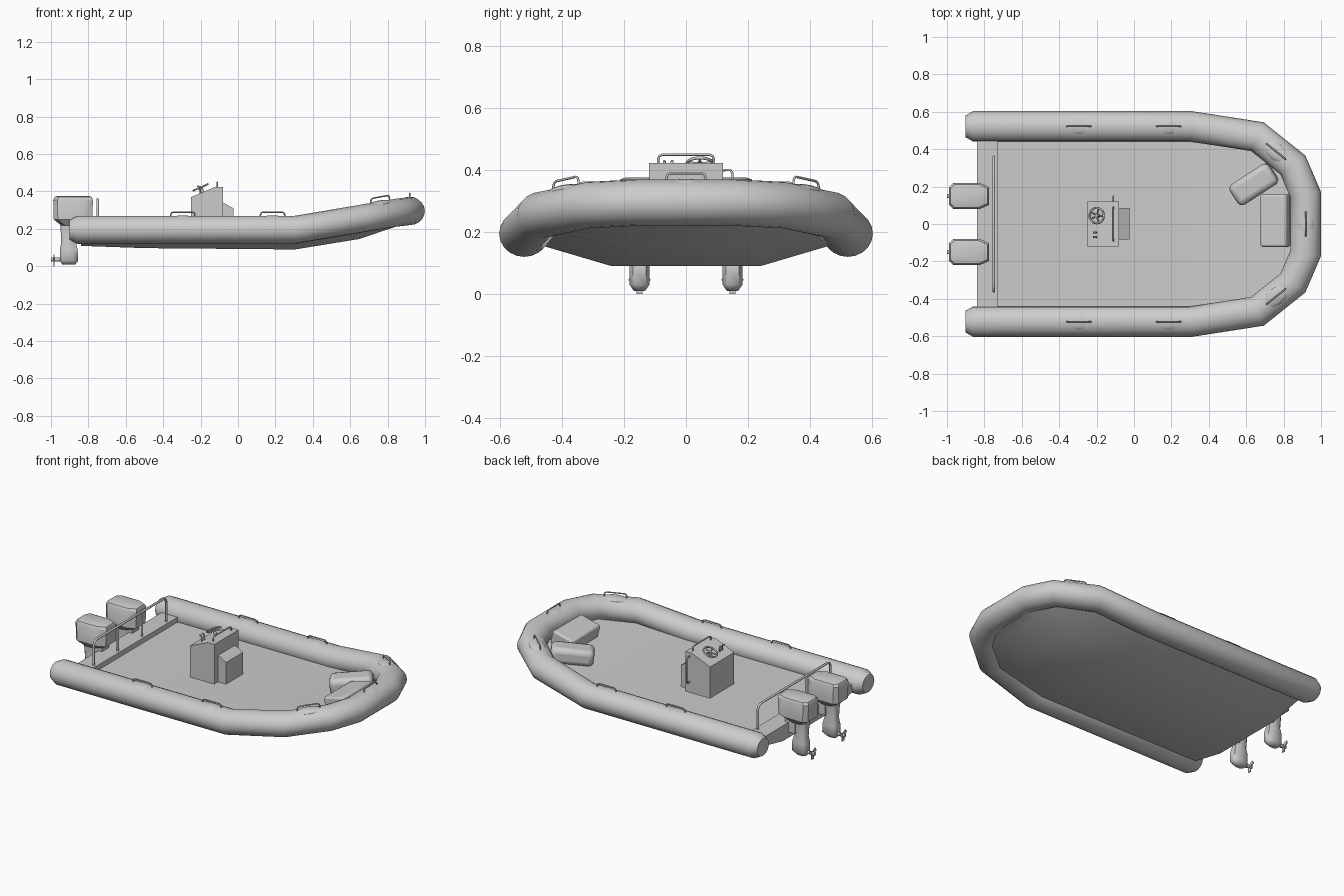
import bpy, math
from math import sin, cos, pi
from mathutils import Vector, Matrix

if "Cube" in bpy.data.objects:
    bpy.data.objects.remove(bpy.data.objects["Cube"])


def finish(ob, angle=35):
    bpy.ops.object.select_all(action='DESELECT')
    ob.select_set(True)
    bpy.context.view_layer.objects.active = ob
    bpy.ops.object.shade_smooth_by_angle(angle=math.radians(angle))
    return ob


def loft(name, rings, angle=35):
    n = len(rings[0])
    verts = [tuple(v) for r in rings for v in r]
    faces = [(i * n + j, i * n + (j + 1) % n, (i + 1) * n + (j + 1) % n, (i + 1) * n + j)
             for i in range(len(rings) - 1) for j in range(n)]
    faces += [tuple(range(n))[::-1], tuple(range(len(verts) - n, len(verts)))]
    me = bpy.data.meshes.new(name)
    me.from_pydata(verts, [], faces)
    ob = bpy.data.objects.new(name, me)
    bpy.context.collection.objects.link(ob)
    bpy.context.view_layer.objects.active = ob
    bpy.ops.object.mode_set(mode='EDIT')
    bpy.ops.mesh.select_all(action='SELECT')
    bpy.ops.mesh.normals_make_consistent(inside=False)
    bpy.ops.object.mode_set(mode='OBJECT')
    return finish(ob, angle)


def bar(name, pts, r=0.006, cyclic=False):
    cu = bpy.data.curves.new(name, 'CURVE')
    cu.dimensions = '3D'
    cu.bevel_depth, cu.bevel_resolution, cu.use_fill_caps = r, 2, True
    sp = cu.splines.new('POLY')
    sp.points.add(len(pts) - 1)
    for p, q in zip(sp.points, pts):
        p.co = (*q, 1)
    sp.use_cyclic_u = cyclic
    ob = bpy.data.objects.new(name, cu)
    bpy.context.collection.objects.link(ob)
    bpy.ops.object.select_all(action='DESELECT')
    ob.select_set(True)
    bpy.context.view_layer.objects.active = ob
    bpy.ops.object.convert(target='MESH')
    return finish(bpy.context.object, 50)


def hoop(name, a, b, h, r=0.006, c=0.015):
    # bar from a to b raised by h, with chamfered bends
    a, b, up = Vector(a), Vector(b), Vector((0, 0, h))
    d = (b - a).normalized() * c
    k = Vector((0, 0, c))
    return bar(name, [a, a + up - k, a + up - k * .3 + d * .3, a + up + d,
                      b + up - d, b + up - k * .3 - d * .3, b + up - k, b], r)


def box(name, loc, size, rot=(0, 0, 0), bevel=0.0):
    bpy.ops.mesh.primitive_cube_add(size=1, location=loc, rotation=rot)
    ob = bpy.context.object
    ob.name = name
    ob.scale = size
    bpy.ops.object.transform_apply(location=False, rotation=False, scale=True)
    if bevel:
        m = ob.modifiers.new('round', 'BEVEL')
        m.width, m.segments = bevel, 3
    return finish(ob)


# Inflatable tube: mitred sweep along a faceted U path
half = [(-0.9, .522, .195, .72), (-0.86, .522, .195, 1), (.305, .522, .195, 1),
        (.66, .467, .255, 1), (.85, .315, .287, 1), (.918, .157, .295, 1)]
path = half + [(x, -y, z, s) for x, y, z, s in reversed(half)]
rings = []
for i, (x, y, z, s) in enumerate(path):
    p = Vector((x, y))
    d0 = (p - Vector(path[i - 1][:2])).normalized() if i else None
    d1 = (Vector(path[i + 1][:2]) - p).normalized() if i < len(path) - 1 else d0
    d0 = d0 or d1
    t = (d0 + d1).normalized()
    n = Vector((-t.y, t.x)) / t.dot(d1)
    rings.append([(x + n.x * .081 * s * cos(a), y + n.y * .081 * s * cos(a), z + .075 * s * sin(a))
                  for a in [2 * pi * k / 20 for k in range(20)]])
loft('inflatable_tube', rings, 55)


# Hull with deck on top: x, edge y, edge z, flat y, bottom z, deck z
def section(x, ye, ze, yf, zb, zd):
    return [(x, -ye, ze), (x, -yf, zb), (x, yf, zb), (x, ye, ze), (x, ye, zd), (x, -ye, zd)]


hull = [(-.78, .47, .158, .24, .107, .174), (-.5, .47, .158, .24, .097, .174),
        (.305, .47, .158, .24, .09, .174), (.65, .42, .2, .21, .146, .21),
        (.84, .28, .232, .14, .211, .245), (.905, .155, .236, .09, .22, .252)]
loft('hull_and_deck', [section(*s) for s in hull], 30)

# Transom and stern rail
loft('transom', [section(x, .47, .158, .24, .109, .205) for x in (-.84, -.73)], 20)
hoop('stern_rail', (-.75, -.36, .2), (-.75, .36, .2), .157, .007, .03)
for i, y in enumerate((-.12, .12)):
    bar(f'stern_rail_post_{i}', [(-.75, y, .2), (-.75, y, .357)], .007)

# Steering console with front seat
prof = [(-.25, .16), (-.25, .37), (-.125, .423), (-.08, .423), (-.08, .16)]
loft('console', [[(x, y, z) for x, z in prof] for y in (-.12, .12)])
prof = [(-.085, .16), (-.085, .343), (-.025, .31), (-.025, .16)]
loft('console_front_seat', [[(x, y, z) for x, z in prof] for y in (-.082, .085)])
hoop('console_rail', (-.11, -.09, .42), (-.11, .09, .42), .03, .004)
bar('console_side_rail', [(-.11, .115, .4), (-.11, .143, .4), (-.11, .15, .39), (-.11, .15, .25),
                          (-.11, .143, .24), (-.11, .115, .24)], .004)

# Steering wheel, tilted toward the stern
M = Matrix.Translation((-.2, .045, .422)) @ Matrix.Rotation(-math.radians(24), 4, 'Y')
rim = [M @ Vector((.042 * cos(2 * pi * k / 24), .042 * sin(2 * pi * k / 24), 0)) for k in range(24)]
bar('steering_wheel_rim', rim, .005, True)
for k in range(5):
    bar(f'steering_wheel_spoke_{k}', [M @ Vector((0, 0, -.003)), rim[round(k * 24 / 5)]], .004)
bar('steering_column', [M @ Vector((0, 0, .004)), M @ Vector((0, 0, -.04))], .009)
for i, y in enumerate((-.045, -.07)):
    bar(f'throttle_{i}', [(-.2, y, .385), (-.205, y, .425), (-.218, y, .428)], .005)

# Grab handles with patches on the tube
spots = [((.918, -.063, .363), (.918, .063, .363))]
for s in (1, -1):
    spots += [((x, s * .522, .263), (x + .13, s * .522, .263)) for x in (-.36, .12)]
    spots += [((.71, s * .428, .335), (.81, s * .347, .353))]
for i, (a, b) in enumerate(spots):
    hoop(f'grab_handle_{i}', a, b, .027, .004)
    a, b = Vector(a), Vector(b)
    d = b - a
    bpy.ops.mesh.primitive_uv_sphere_add(segments=20, ring_count=8, radius=1,
                                         location=(a + b) / 2 - Vector((0, 0, .012)))
    ob = bpy.context.object
    ob.name = f'handle_patch_{i}'
    ob.scale = (.085, .045, .0205)
    ob.rotation_euler = (0, -math.asin(d.z / d.length), math.atan2(d.y, d.x))
    finish(ob, 60)

# Bow cushions
box('bow_cushion_middle', (.755, .018, .268), (.145, .28, .09), (0, -.25, 0), .012)
box('bow_cushion_side', (.64, .212, .25), (.25, .13, .1), (0, -.1, math.radians(33)), .03)


# Horizontal rectangle with chamfered corners: aft chamfer c, forward chamfer f
def octa(x0, x1, yc, hy, z, c, f):
    return [(x0 + c, yc - hy, z), (x1 - f, yc - hy, z), (x1, yc - hy + c, z), (x1, yc + hy - c, z),
            (x1 - f, yc + hy, z), (x0 + c, yc + hy, z), (x0, yc + hy - c, z), (x0, yc - hy + c, z)]


# Twin outboard motors
for side, yc in (('left', .15), ('right', -.15)):
    loft(f'motor_cowl_{side}', [octa(x0, x1, yc, hy, z, .022, .05) for z, x0, x1, hy in
         ((.218, -.945, -.825, .045), (.25, -.985, -.78, .07), (.355, -.988, -.775, .07),
          (.37, -.98, -.782, .062), (.376, -.965, -.8, .045))], 30)
    loft(f'motor_leg_{side}', [octa(x0, x1, yc, hy, z, .012, .025) for z, x0, x1, hy in
         ((.225, -.95, -.86, .032), (.13, -.945, -.868, .028), (.09, -.952, -.857, .033),
          (.03, -.953, -.854, .032), (.01, -.94, -.87, .018))], 50)
    box(f'motor_bracket_{side}', (-.85, yc, .19), (.07, .07, .09))
    # propeller
    bar(f'propeller_hub_{side}', [(-.94, yc, .036), (-.999, yc, .036)], .011)
    for k in range(3):
        a = -pi / 2 + 2 * pi * k / 3
        box(f'propeller_blade_{side}_{k}', (-.983, yc + .021 * cos(a), .036 + .021 * sin(a)),
            (.006, .03, .02), (a, 0, 0))
